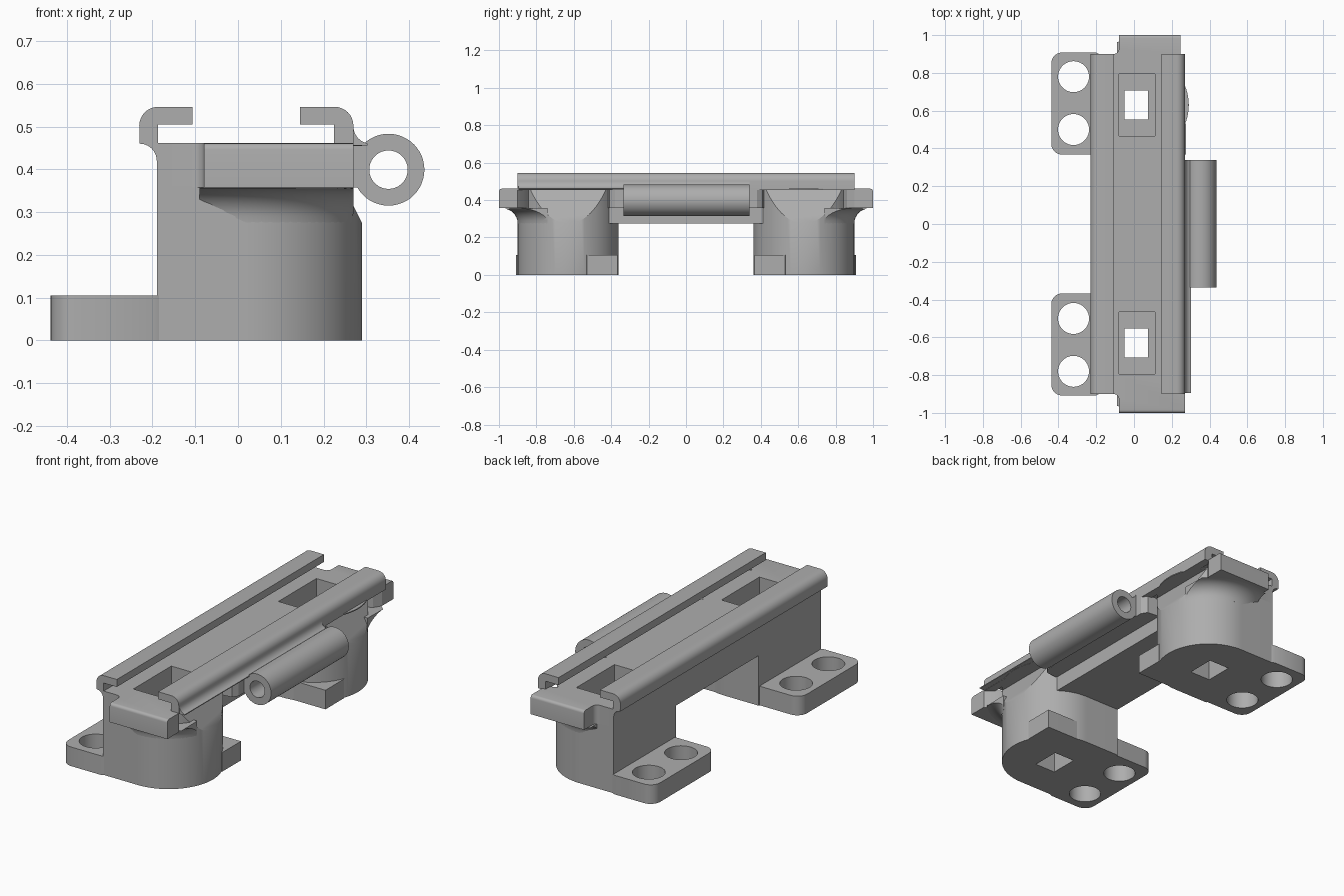
import bpy, bmesh
from math import cos, sin, radians

if "Cube" in bpy.data.objects:
    bpy.data.objects.remove(bpy.data.objects["Cube"], do_unlink=True)

grey = bpy.data.materials.new("Plain grey")
grey.use_nodes = True
grey.diffuse_color = (0.42, 0.42, 0.42, 1)
grey.node_tree.nodes["Principled BSDF"].inputs["Base Color"].default_value = (0.42, 0.42, 0.42, 1)


def arc(cx, cy, r, a, b, n=8):
    """Points on a circle from angle a to b in degrees."""
    return [(cx + r * cos(radians(a + (b - a) * i / n)),
             cy + r * sin(radians(a + (b - a) * i / n))) for i in range(n + 1)]


def prism(name, pts, lo, hi, axis="z"):
    """Extrude an outline (xy along z, or xz along y)."""
    bm = bmesh.new()
    def co(p, h):
        return (p[0], p[1], h) if axis == "z" else (p[0], h, p[1])
    a = [bm.verts.new(co(p, lo)) for p in pts]
    b = [bm.verts.new(co(p, hi)) for p in pts]
    bm.faces.new(a)
    bm.faces.new(b)
    n = len(pts)
    for i in range(n):
        bm.faces.new((a[i], a[(i + 1) % n], b[(i + 1) % n], b[i]))
    return finish(name, bm)


def finish(name, bm):
    bmesh.ops.recalc_face_normals(bm, faces=bm.faces)
    me = bpy.data.meshes.new(name)
    bm.to_mesh(me)
    bm.free()
    me.materials.append(grey)
    ob = bpy.data.objects.new(name, me)
    bpy.context.collection.objects.link(ob)
    return ob


def box(name, x0, x1, y0, y1, z0, z1):
    return prism(name, [(x0, y0), (x1, y0), (x1, y1), (x0, y1)], z0, z1)


def boolean(ob, cutters, operation="DIFFERENCE"):
    """Apply the cutters to the object."""
    for c in cutters:
        m = ob.modifiers.new("cut", "BOOLEAN")
        m.object, m.operation, m.solver = c, operation, "EXACT"
    bpy.context.view_layer.update()
    me = bpy.data.meshes.new_from_object(
        ob.evaluated_get(bpy.context.evaluated_depsgraph_get()))
    ob.modifiers.clear()
    ob.data = me


def flare_ring(name, cy):
    """Concave collar spreading from the pedestal to the plate."""
    bm = bmesh.new()
    prof = [(0.2, 0.36), (0.2, 0.27)] + arc(0.35, 0.275, 0.08, 180, 90)
    steps = 72
    rings = [[bm.verts.new((0.02 + r * cos(radians(360 * i / steps)),
                            cy + r * sin(radians(360 * i / steps)), z))
              for r, z in prof] for i in range(steps)]
    n = len(prof)
    for i in range(steps):
        p, q = rings[i], rings[(i + 1) % steps]
        for j in range(n):
            k = (j + 1) % n
            bm.faces.new((p[j], p[k], q[k], q[j]))
    return finish(name, bm)


parts, cutters, plate_cutters = [], [], []
CY, R = 0.63, 0.27

for s, end in ((-1, "front"), (1, "back")):
    def side(pts):
        return [(x, s * y) for x, y in pts]

    # Cutters: stepped nut pocket, sloped clearance, bolt holes
    y = s * CY
    pocket = box("pocket_cutter", -0.08, 0.11, y - 0.165, y + 0.165, 0.12, 0.6)
    through = box("through_cutter", -0.05, 0.075, y - 0.078, y + 0.078, -0.1, 0.6)
    slope = prism("slope_cutter", [(0.31, 0.235), (0.2, 0.455), (0.35, 0.455), (0.35, 0.235)],
                  y - 0.2, y + 0.2, "y")
    holes = [prism("bolt_cutter", arc(-0.32, s * h, 0.082, 0, 351, 39), -0.1, 0.2)
             for h in (0.5, 0.78)]
    cutters += [pocket, through, slope] + holes
    plate_cutters += [pocket, slope]

    # Pedestal: round outside, flat at the left
    pedestal = prism(end + "_pedestal", side([(-0.19, CY - R)] + arc(0.02, CY, R, -90, 90, 48)
                                             + [(-0.19, CY + R)]), 0, 0.36)
    boolean(pedestal, [pocket, through, slope])

    # Foot flange with two bolt holes
    flange = prism(end + "_foot_flange", side(
        arc(-0.38, 0.425, 0.058, 180, 270) + [(0.275, 0.367), (0.275, 0.53), (0.1, CY),
                                              (-0.1, 0.85), (-0.165, 0.89), (-0.2, 0.908)]
        + arc(-0.38, 0.85, 0.058, 90, 180)), 0, 0.105)
    boolean(flange, [through] + holes)

    # Collar under the end tongue
    collar = flare_ring(end + "_tongue_collar", y)
    y0, y1 = sorted((s * 0.74, s * 0.995))
    limit = box("limit_cutter", -0.09, 0.27, y0, y1, 0.2, 0.5)
    cutters.append(limit)
    boolean(collar, [limit, ], "INTERSECT")
    parts += [pedestal, flange, collar]

# Top plate with end tongues, narrowed to the pedestals on the right


def plate_end(tip_x):
    return ([(0.27, 0.38), (0.25, 0.41)] + arc(0.02, CY, R, -52, 52, 24)
            + [(0.22, 0.86), (tip_x, 0.9), (tip_x, 1), (-0.08, 1)]
            + arc(-0.108, 0.928, 0.028, 0, -90, 6) + [(-0.19, 0.9)])


back, front = plate_end(0.245), plate_end(0.27)
plate = prism("top_plate", back + [(x, -y) for x, y in reversed(front)], 0.357, 0.461)
bm = bmesh.new()
bm.from_mesh(plate.data)
tips = [e for e in bm.edges if all(abs(v.co.y) > 0.99 and v.co.z > 0.4 for v in e.verts)]
bmesh.ops.bevel(bm, geom=tips, offset=0.015, segments=4, affect="EDGES", profile=0.5)
bm.to_mesh(plate.data)
bm.free()
boolean(plate, plate_cutters)
parts.append(plate)

# Beam joining the pedestals
parts.append(box("middle_beam", -0.19, 0.18, -0.42, 0.42, 0.275, 0.36))

# Hooked rails along both sides
left = ([(-0.19, 0.415)] + arc(-0.23, 0.42, 0.04, 0, 90, 6)
        + arc(-0.187, 0.502, 0.044, 180, 90)
        + [(-0.107, 0.546), (-0.107, 0.505), (-0.187, 0.505), (-0.187, 0.455), (-0.17, 0.45),
           (-0.17, 0.415)])
parts.append(prism("left_rail", left, -0.9, 0.9, "y"))
right = ([(0.27, 0.455)] + arc(0.226, 0.502, 0.044, 0, 90)
         + [(0.145, 0.546), (0.145, 0.505), (0.224, 0.505), (0.224, 0.455)])
parts.append(prism("right_rail", right, -0.9, 0.9, "y"))
parts.append(prism("rail_fillet", [(0.26, 0.456), (0.26, 0.5)]
                   + arc(0.31, 0.5, 0.04, 180, 260, 6) + [(0.303, 0.456)], -0.895, 0.34, "y"))

# Hinge barrel and its neck
barrel = prism("hinge_barrel", arc(0.352, 0.399, 0.084, 0, 352.5, 47), -0.335, 0.34, "y")
neck = box("hinge_neck", 0.25, 0.3, -0.335, 0.34, 0.357, 0.461)
bore = prism("bore_cutter", arc(0.352, 0.399, 0.045, 0, 350, 35), -0.5, 0.5, "y")
cutters.append(bore)
boolean(barrel, [bore])
parts += [barrel, neck]

for c in cutters:
    bpy.data.objects.remove(c, do_unlink=True)

# Smooth curves, crisp edges
bpy.ops.object.select_all(action="DESELECT")
for ob in parts:
    ob.select_set(True)
bpy.context.view_layer.objects.active = parts[0]
bpy.ops.object.shade_smooth_by_angle(angle=radians(30))
